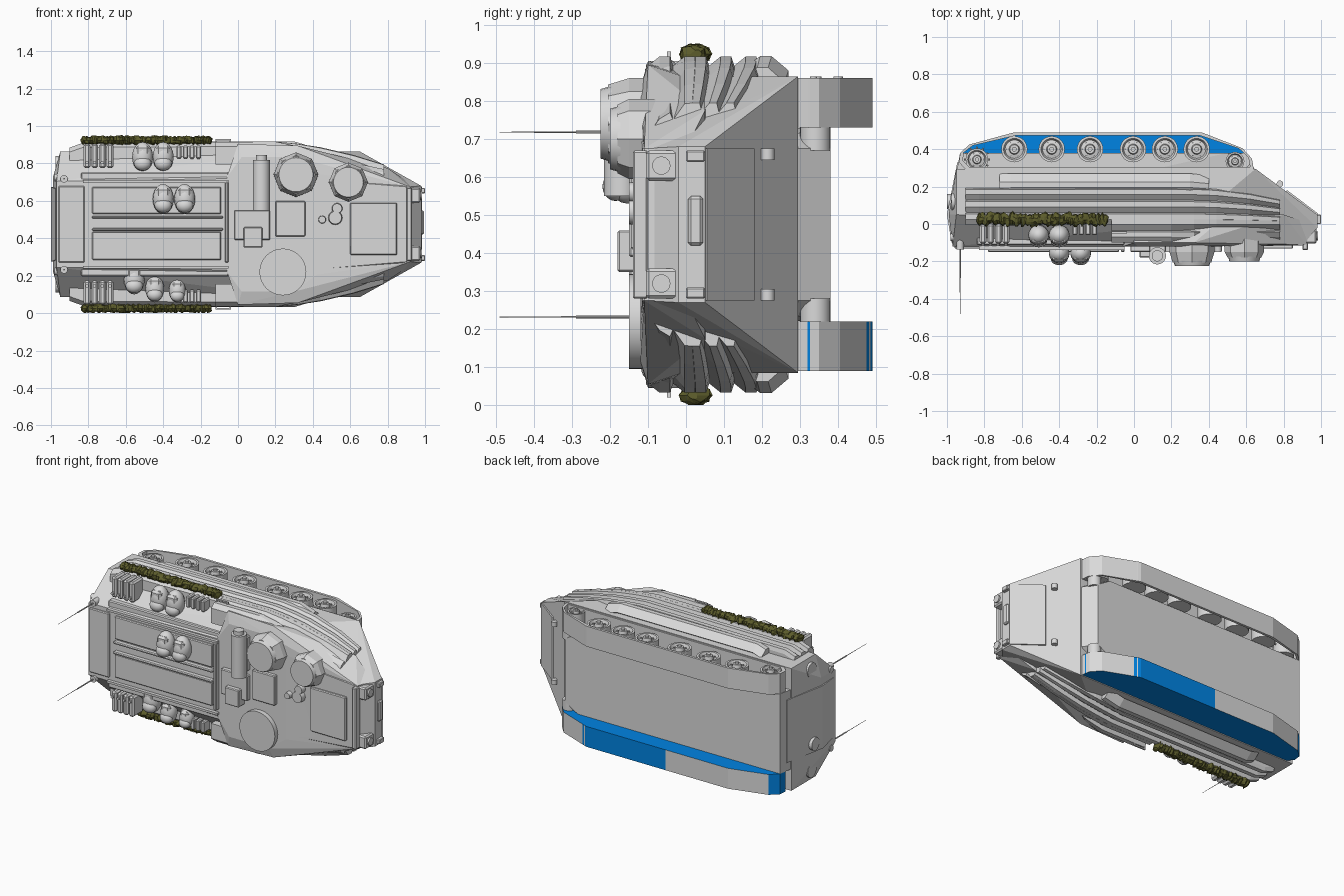
import bpy, bmesh, math, random
from mathutils import Matrix, Vector

random.seed(4)
if "Cube" in bpy.data.objects:
    bpy.data.objects.remove(bpy.data.objects["Cube"])

ZC = 0.475  # mid plane of the vehicle, which lies on its side


def material(name, rgb):
    m = bpy.data.materials.new(name)
    m.use_nodes = True
    m.diffuse_color = (*rgb, 1)
    m.node_tree.nodes["Principled BSDF"].inputs["Base Color"].default_value = (*rgb, 1)
    return m


GREY = material("hull grey", (0.7, 0.7, 0.7))
BLUE = material("track blue", (0.0, 0.23, 0.77))
OLIVE = material("net olive", (0.11, 0.11, 0.025))


def finish(name, bm, mats=(GREY,), smooth=False):
    bmesh.ops.recalc_face_normals(bm, faces=bm.faces)
    me = bpy.data.meshes.new(name)
    bm.to_mesh(me)
    bm.free()
    for m in mats:
        me.materials.append(m)
    if smooth:
        me.shade_smooth()
        me.set_sharp_from_angle(angle=0.6)
    ob = bpy.data.objects.new(name, me)
    bpy.context.collection.objects.link(ob)
    return ob


def solid(name, pts):
    """Convex body from (x, y, half width) points mirrored about ZC."""
    bm = bmesh.new()
    for x, y, w in pts:
        for s in (-1, 1):
            bm.verts.new((x, y, ZC + s * w))
    r = bmesh.ops.convex_hull(bm, input=bm.verts)
    bmesh.ops.delete(bm, geom=[v for v in r["geom_interior"] if isinstance(v, bmesh.types.BMVert)], context="VERTS")
    bmesh.ops.dissolve_limit(bm, angle_limit=0.02, verts=bm.verts, edges=bm.edges)
    return finish(name, bm)


def loft(name, rings, mats=(GREY,), smooth=False, closed=False):
    bm = bmesh.new()
    vs = [[bm.verts.new(p) for p in ring] for ring in rings]
    n = len(vs[0])
    for a, b in list(zip(vs, vs[1:])) + ([(vs[-1], vs[0])] if closed else []):
        for i in range(n):
            j = (i + 1) % n
            bm.faces.new((a[i], a[j], b[j], b[i]))
    if not closed:
        bm.faces.new(vs[0])
        bm.faces.new(vs[-1])
    return finish(name, bm, mats, smooth)


def box(name, x, y, z, bevel=0.0):
    """Box given by its range on each axis."""
    bm = bmesh.new()
    c = Vector([sum(r) / 2 for r in (x, y, z)])
    size = [abs(r[1] - r[0]) for r in (x, y, z)]
    bmesh.ops.create_cube(bm, size=1, matrix=Matrix.Translation(c) @ Matrix.Diagonal((*size, 1)))
    if bevel:
        bmesh.ops.bevel(bm, geom=bm.edges[:], offset=bevel, segments=1, affect="EDGES")
    return finish(name, bm)


def cyl(name, a, b, r1, r2=None, n=24, smooth=True):
    """Cylinder or cone frustum between points a and b."""
    a, b = Vector(a), Vector(b)
    rot = (b - a).to_track_quat("Z", "Y").to_matrix().to_4x4()
    bm = bmesh.new()
    bmesh.ops.create_cone(bm, cap_ends=True, segments=n, radius1=r1, radius2=r1 if r2 is None else r2,
                          depth=(b - a).length, matrix=Matrix.Translation((a + b) / 2) @ rot)
    return finish(name, bm, smooth=smooth)


def blob(name, c, r):
    bm = bmesh.new()
    bmesh.ops.create_uvsphere(bm, u_segments=16, v_segments=10, radius=1,
                              matrix=Matrix.Translation(c) @ Matrix.Diagonal((*r, 1)))
    return finish(name, bm, smooth=True)


# Hull: belly, sponsons and the wider forward deck
solid("lower_hull", [(-0.93, 0.38, 0.255), (-0.99, 0.05, 0.25), (0.5, 0.38, 0.255), (0.59, 0.38, 0.2), (0.8, 0.05, 0.2)])
solid("upper_hull", [(-0.99, 0.05, 0.25), (-0.95, 0.295, 0.39), (-0.95, 0.05, 0.39), (-0.97, -0.12, 0.23),
                     (0.65, 0.295, 0.39), (0.98, 0.05, 0.205), (0.98, -0.02, 0.205), (0.9, -0.115, 0.2),
                     (0.3, 0.0, 0.39), (0.3, -0.12, 0.25), (-0.05, -0.12, 0.23)])
solid("front_deck", [(-0.06, -0.12, 0.25), (0, -0.1, 0.43), (0.32, -0.1, 0.42), (0.3, -0.12, 0.36),
                     (0.02, -0.12, 0.36), (0.92, -0.11, 0.2), (0.42, -0.12, 0.27),
                     (0, 0.1, 0.39), (0.5, 0.05, 0.37), (0.8, 0.05, 0.3), (0.95, 0.0, 0.2)])

# Ridged side armour: x, half width, lower edge scale, lean of the upper rows
STATIONS = [(-0.9, 0.41, 1, 0), (-0.83, 0.435, 1, 0), (-0.12, 0.44, 1, 0), (0.2, 0.442, 1, 0),
            (0.32, 0.43, 1, 0.3), (0.44, 0.412, 0.97, 1), (0.62, 0.37, 0.85, 1), (0.78, 0.32, 0.68, 0.6)]


def armour(name, side, y0, ridges, x0):
    section = []
    for i in range(ridges):
        y = y0 + i * 0.066
        section += [(y, -0.024), (y + 0.03, 0), (y + 0.058, 0), (y + 0.066, -0.024)]
    section = [p for i, p in enumerate(section) if i % 4 or i == 0]
    section += [(section[-1][0], -0.12), (y0, -0.12)]
    rings = [[(x, y * (k if y > 0 else 1), ZC + side * (w + d + lean * min(y, 0)))
              for y, d in section] for x, w, k, lean in STATIONS if x >= x0]
    loft(name, rings)


for tag, s in (("upper", 1), ("lower", -1)):
    def zs(*widths):
        return [ZC + s * w for w in widths]

    armour(tag + "_side_armour", s, -0.005, 3, -1)
    armour(tag + "_bow_armour", s, -0.1, 2, -0.13)
    # Overhanging skirt with a slanted lower face
    skirt = [(0.15, 0.37), (0.15, 0.41), (0.195, 0.443), (0.225, 0.443), (0.27, 0.405), (0.24, 0.385)]
    loft(tag + "_skirt", [[(x, y * k, ZC + s * (w + d)) for y, w in skirt]
                          for x, k, d in ((-0.72, 1, -0.02), (-0.66, 1, 0), (0.3, 1, 0), (0.4, 0.96, -0.03))])
    box(tag + "_deck_ledge", (-0.84, -0.05), (-0.112, -0.02), zs(0.225, 0.278), 0.006)
    # Olive net rolled along the side
    rings = []
    for i in range(71):
        x = -0.84 + i * 0.01
        cy, cz = 0.025 + random.uniform(-0.008, 0.008), ZC + s * 0.449
        end = 0.4 if i in (0, 70) else 1
        ring = []
        for j in range(10):
            t, r = j * math.tau / 10, end * random.uniform(0.65, 1.15)
            ring.append((x + random.uniform(-0.004, 0.004), cy + 0.034 * r * math.cos(t),
                         max(0, cz + 0.025 * r * math.sin(t))))
        rings.append(ring)
    loft(tag + "_net_roll", rings, (OLIVE,))
    # Fuel cans and small stowage
    for i in range(4):
        x = -0.825 + i * 0.041
        box(tag + "_can", (x, x + 0.036), (-0.105, 0.0), zs(0.30, 0.43), 0.01)
        cyl(tag + "_can_cap", (x + 0.017, -0.1, zs(0.33)[0]), (x + 0.017, -0.118, zs(0.33)[0]), 0.009, n=10)
        x = -0.33 + i * 0.035
        box(tag + "_stowage", (x, x + 0.027), (-0.06, 0.01), zs(0.35, 0.42), 0.006)
    # Antenna
    za = ZC + s * 0.243
    cyl(tag + "_antenna", (-0.93, -0.2, za), (-0.93, -0.49, za), 0.0025, 0.001, 8)
    cyl(tag + "_antenna_base", (-0.93, -0.08, za), (-0.93, -0.29, za), 0.004, n=8)
    cyl(tag + "_antenna_mount", (-0.93, -0.08, za), (-0.93, -0.135, za), 0.02)
    # Headlight, bow hinge, tow eye and final drive
    zl, zt = ZC + s * 0.155, ZC + s * 0.185
    box(tag + "_headlight_frame", (0.91, 0.975), (-0.105, -0.02), (zl - 0.04, zl + 0.04), 0.008)
    cyl(tag + "_headlight", (0.96, -0.065, zl), (0.985, -0.065, zl), 0.024)
    box(tag + "_bow_hinge", (0.95, 1.0), (0.0, 0.05), zs(0.165, 0.195), 0.004)
    cyl(tag + "_tow_eye", (0.78, 0.215, zt - 0.015), (0.78, 0.215, zt + 0.015), 0.018, n=12)
    cyl(tag + "_final_drive", (0.585, 0.34, ZC + s * 0.195), (0.585, 0.34, ZC + s * 0.26), 0.04)
    # Rear fittings and grab loop
    cyl(tag + "_rear_jet", (-0.975, 0.12, ZC + s * 0.32), (-0.9, 0.12, ZC + s * 0.32), 0.045)
    cyl(tag + "_rear_light", (-0.98, -0.07, ZC + s * 0.25), (-0.9, -0.07, ZC + s * 0.25), 0.02)
    box(tag + "_deck_rail", (-0.83, -0.05), (-0.14, -0.11), zs(0.222, 0.236))
    for x in (-0.12, -0.045):
        box(tag + "_grab_leg", (x, x + 0.008), (-0.05, -0.04), zs(0.38, 0.455))
    box(tag + "_grab_bar", (-0.12, -0.037), (-0.05, -0.04), zs(0.447, 0.455))
    box(tag + "_step", (-0.11, -0.05), (-0.06, 0.01), zs(0.35, 0.4), 0.006)

# Tracks
TRACK = [(-0.9, 0.29), (-0.935, 0.33), (-0.93, 0.38), (-0.88, 0.425), (-0.64, 0.49), (-0.2, 0.49), (0.36, 0.49),
         (0.375, 0.485), (0.382, 0.482), (0.4, 0.475), (0.58, 0.405), (0.63, 0.35), (0.635, 0.326), (0.636, 0.319), (0.64, 0.29)]
MID = Vector((-0.14, 0.39))


def inner(p):
    return (MID.x + (p[0] - MID.x) * 0.975, MID.y + (p[1] - MID.y) * 0.84)


profile = [[(*p, 0.73), (*p, 0.86), (*inner(p), 0.86), (*inner(p), 0.73)] for p in TRACK]
loft("upper_track_band", profile, closed=True)
low = loft("lower_track", [[(*p, 0.09) for p in TRACK], [(*p, 0.22) for p in TRACK]], (GREY, BLUE))
for f in low.data.polygons:
    c = f.center
    cap = abs(f.normal.z) > 0.9
    belly = -0.2 < c.x < 0.4 and c.y > 0.47 and not 0.375 < c.x < 0.382
    stripe = c.x > 0.6 and 0.319 < c.y < 0.326
    f.material_index = int(cap or belly or stripe or c.x < -0.9)

# Road wheels with raised rim and hub, sprocket and idler
WHEELS = [(x, 0.4, 0.07) for x in (-0.64, -0.44, -0.235, -0.005, 0.165, 0.335)]
for x, y, r in WHEELS + [(-0.84, 0.345, 0.06), (0.54, 0.335, 0.05)]:
    rim = [(r, 0.735), (r, 0.85), (r * 0.82, 0.85), (r * 0.7, 0.83), (r * 0.4, 0.835), (r * 0.34, 0.855)]
    loft("road_wheel", [[(x + q * math.cos(t * math.tau / 28), y + q * math.sin(t * math.tau / 28), z)
                         for t in range(28)] for q, z in rim], smooth=True)
    cyl("wheel_hub", (x, y, 0.8), (x, y, 0.865), r * 0.18, n=12)
    for k in range(6):
        a = k * math.tau / 6
        bx, by = x + r * 0.55 * math.cos(a), y + r * 0.55 * math.sin(a)
        cyl("wheel_bolt", (bx, by, 0.82), (bx, by, 0.84), 0.005, n=6)
for k in range(12):
    a = k * math.tau / 12
    cyl("sprocket_tooth", (-0.84, 0.345, 0.8), (-0.84 + 0.07 * math.cos(a), 0.345 + 0.07 * math.sin(a), 0.8), 0.012, 0.005, 6)

# Bow plates and rear ramp
box("bow_tow_bar", (0.96, 0.995), (0.005, 0.045), (0.42, 0.55), 0.008)
solid("bow_vane", [(0.985, 0.055, 0.2), (0.82, 0.18, 0.2), (0.97, 0.045, 0.2), (0.805, 0.17, 0.2)])
solid("rear_ramp", [(-0.975, -0.1, 0.19), (-1.0, 0.05, 0.2), (-0.945, 0.33, 0.2), (-0.92, 0.33, 0.2), (-0.95, -0.1, 0.19)])
cyl("rear_port", (-1.0, 0.12, 0.33), (-0.95, 0.12, 0.33), 0.04)

# Deck hatches and boxes: name, x range, z range, height above deck
DECK = [("cargo_hatch", -0.78, -0.09, 0.285, 0.435, 0.014), ("cargo_hatch", -0.78, -0.09, 0.53, 0.675, 0.014),
        ("hatch_beam", -0.78, -0.08, 0.44, 0.455, 0.03), ("hatch_beam", -0.78, -0.08, 0.505, 0.52, 0.03),
        ("rear_deck_panel", -0.96, -0.82, 0.27, 0.68, 0.012), ("cross_rail", -0.07, -0.05, 0.27, 0.7, 0.03),
        ("engine_cover", -0.02, 0.17, 0.39, 0.55, 0.03), ("vent_box", 0.03, 0.13, 0.35, 0.46, 0.06),
        ("deck_hatch", 0.2, 0.36, 0.41, 0.6, 0.025), ("bow_hatch", 0.6, 0.85, 0.31, 0.59, 0.012),
        ("bow_rail", 0.9, 0.93, 0.28, 0.67, 0.02), ("cylinder_stand", 0.08, 0.17, 0.58, 0.8, 0.03)]
for name, x0, x1, z0, z1, h in DECK:
    box(name, (x0, x1), (-0.12 - h, -0.1), (z0, z1), 0.005)

# Weapon station, cupolas and stowed cylinder
for name, x, z, r, top in (("weapon_cupola", 0.31, 0.74, 0.12, -0.225), ("commander_cupola", 0.59, 0.70, 0.105, -0.2)):
    cyl(name + "_base", (x, -0.06, z), (x, -0.15, z), r, n=8, smooth=False)
    cyl(name + "_body", (x, -0.15, z), (x, top + 0.02, z), r, r * 0.86, 8, False)
    cyl(name + "_lid", (x, top + 0.03, z), (x, top, z), r * 0.84, r * 0.76)
cyl("round_hatch", (0.24, -0.1, 0.22), (0.24, -0.15, 0.22), 0.125, n=40)
cyl("stowed_cylinder", (0.125, -0.17, 0.55), (0.125, -0.17, 0.82), 0.046)
cyl("cylinder_cap", (0.125, -0.17, 0.82), (0.125, -0.17, 0.845), 0.03)
for x, z, r in ((0.52, 0.51, 0.04), (0.45, 0.5, 0.022), (0.53, 0.56, 0.03)):
    cyl("periscope", (x, -0.1, z), (x, -0.15, z), r, r * 0.85)

# Backpacks with pockets: position and scale
PACKS = [(-0.4, -0.155, 0.61, 1), (-0.285, -0.155, 0.61, 1), (-0.51, -0.06, 0.835, 1), (-0.4, -0.06, 0.835, 1),
         (-0.555, -0.07, 0.18, 1), (-0.445, -0.06, 0.13, 0.9), (-0.325, -0.05, 0.12, 0.8)]
for x, y, z, s in PACKS:
    blob("backpack", (x, y, z), (0.056 * s, 0.055 * s, 0.08 * s))
    blob("pack_pocket", (x, y - 0.03 * s, z - 0.035 * s), (0.046 * s, 0.035 * s, 0.038 * s))
    box("pack_flap", (x - 0.036 * s, x + 0.036 * s), (y - 0.048 * s, y), (z + 0.005, z + 0.06 * s), 0.012)
